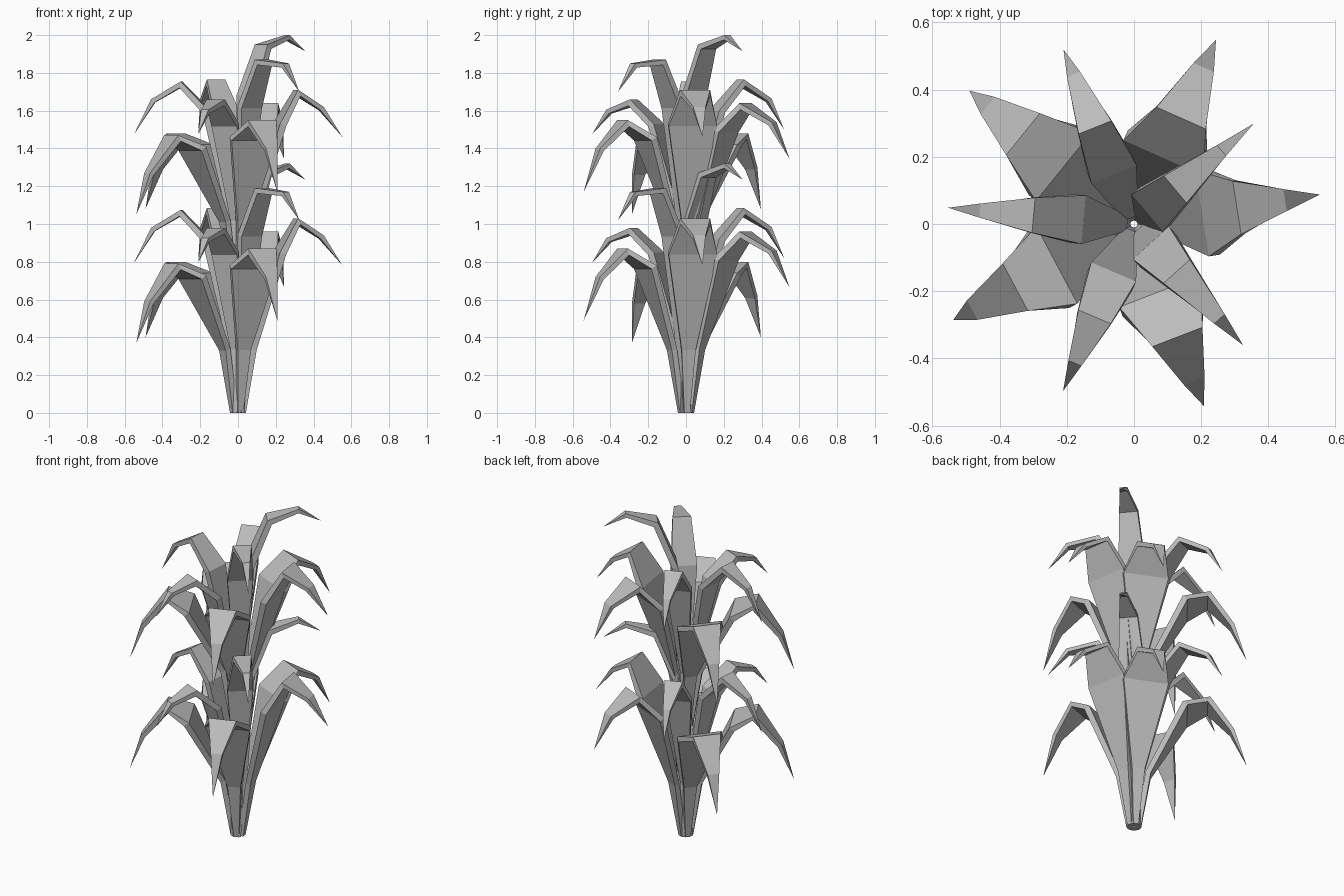
import bpy
import bmesh
from math import cos, sin, radians
from mathutils import Vector

cube = bpy.data.objects.get("Cube")
if cube:
    bpy.data.objects.remove(cube, do_unlink=True)

# One matte grey for the whole plant
GREY = (0.5, 0.5, 0.5, 1)
grey = bpy.data.materials.new("leaf grey")
grey.use_nodes = True
grey.diffuse_color = GREY
grey.node_tree.nodes["Principled BSDF"].inputs["Base Color"].default_value = GREY

TIER = 0.68                                   # height between the two whorls
WIDE = (0.03, 0.075, 0.26, 0.16, 0.066)       # blade widths from foot to knee
NARROW = (0.025, 0.045, 0.145, 0.105, 0.042)
THICKNESS = (0.03, 0.03, 0.035, 0.035, 0.025)

# Heading in degrees, widths, then (radius, height) at shoulder, peak, knee, tip
LEAVES = [
    (9, WIDE, (0.205, 1.53), (0.31, 1.71), (0.455, 1.62), (0.56, 1.46)),
    (40, NARROW, (0.05, 1.68), (0.16, 1.95), (0.34, 2.0), (0.465, 1.915)),
    (66, WIDE, (0.215, 1.50), (0.345, 1.64), (0.51, 1.54), (0.60, 1.345)),
    (112, NARROW, (0.16, 1.60), (0.31, 1.765), (0.48, 1.665), (0.56, 1.50)),
    (141, WIDE, (0.27, 1.42), (0.425, 1.48), (0.56, 1.30), (0.63, 1.08)),
    (175, NARROW, (0.15, 1.60), (0.30, 1.755), (0.46, 1.66), (0.555, 1.47)),
    (208, WIDE, (0.26, 1.41), (0.40, 1.47), (0.545, 1.27), (0.61, 1.05)),
    (247, NARROW, (0.155, 1.53), (0.30, 1.66), (0.45, 1.605), (0.54, 1.475)),
    (291, WIDE, (0.215, 1.46), (0.36, 1.55), (0.50, 1.40), (0.58, 1.17)),
    (312, NARROW, (0.075, 1.62), (0.19, 1.87), (0.38, 1.85), (0.485, 1.70)),
]


def make_leaf(name, heading, widths, bends, drop):
    """Arching blade of rectangular sections that closes to a point."""
    out = Vector((cos(radians(heading)), sin(radians(heading)), 0))
    side = Vector((-out.y, out.x, 0))
    up = Vector((0, 0, 1))
    stem = 0.065 if widths is WIDE else 0.02
    path = [Vector(p) for p in ((0.01, TIER), (stem, TIER + 0.34), *bends)]
    bm = bmesh.new()
    rings = []
    for i, (width, thick) in enumerate(zip(widths, THICKNESS)):
        along = (path[i + 1] - path[max(i - 1, 0)]).normalized()
        under = Vector((along.y, -along.x)) * thick
        if i == 0:
            under = Vector((thick, 0))
        ring = []
        for p, s in ((path[i], 1), (path[i], -1),
                     (path[i] + under, -1), (path[i] + under, 1)):
            ring.append(bm.verts.new(out * p.x + up * (p.y - drop) + side * (s * width / 2)))
        rings.append(ring)
    for a, b in zip(rings, rings[1:]):
        for k in range(4):
            j = (k + 1) % 4
            bm.faces.new((a[k], a[j], b[j], b[k]))
    tip = bm.verts.new(out * path[-1].x + up * (path[-1].y - drop))
    for k in range(4):
        bm.faces.new((rings[-1][k], rings[-1][(k + 1) % 4], tip))
    bm.faces.new(rings[0])
    bmesh.ops.recalc_face_normals(bm, faces=bm.faces)
    mesh = bpy.data.meshes.new(name)
    bm.to_mesh(mesh)
    bm.free()
    mesh.materials.append(grey)
    obj = bpy.data.objects.new(name, mesh)
    bpy.context.collection.objects.link(obj)


# Two identical whorls of leaves, one above the other
for tier, drop in (("upper", 0), ("lower", TIER)):
    for number, (heading, widths, *bends) in enumerate(LEAVES, 1):
        kind = "wide" if widths is WIDE else "narrow"
        make_leaf(f"{tier}_{kind}_leaf_{number}", heading, widths, bends, drop)
